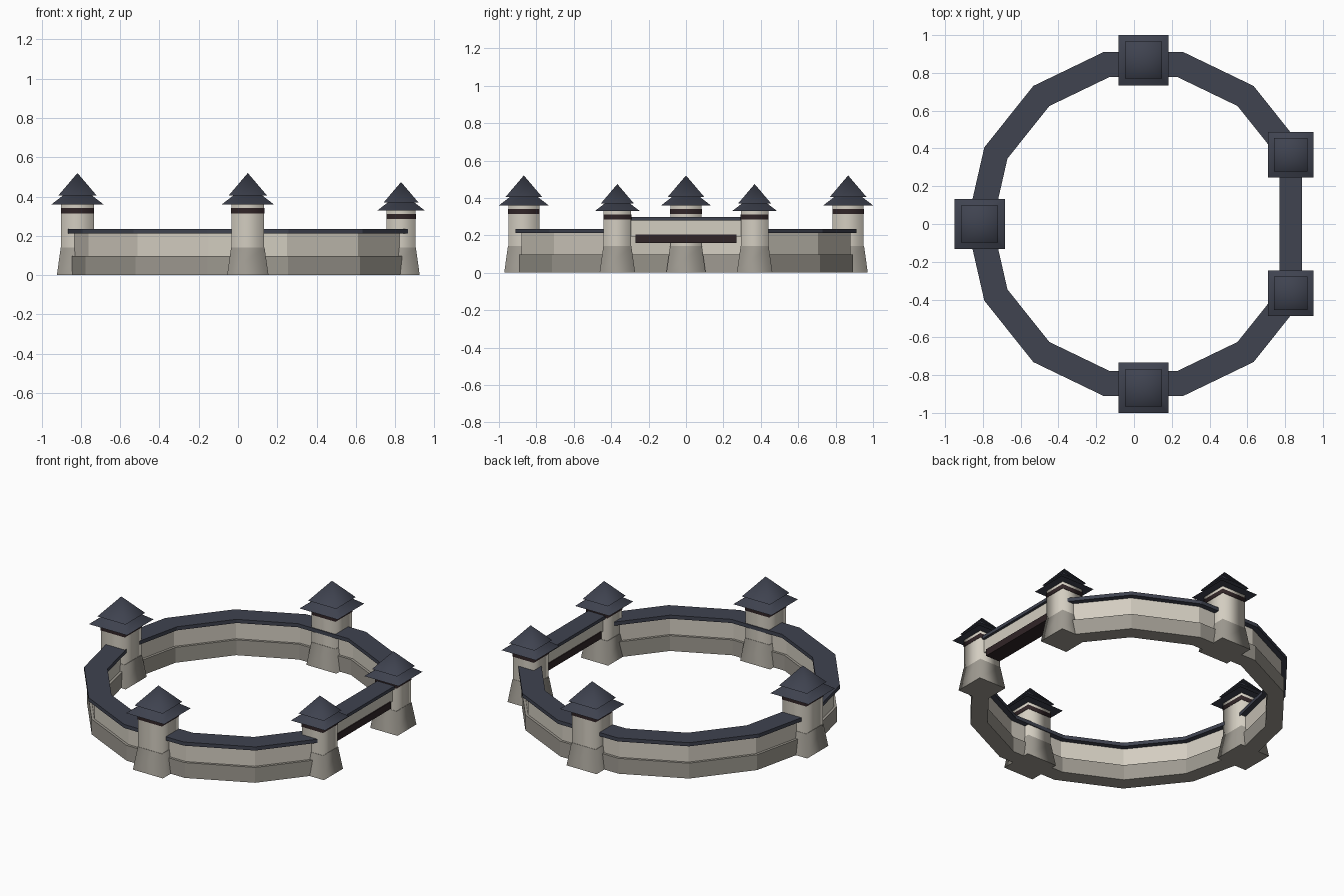
import bpy, bmesh
from math import cos, sin, pi

if "Cube" in bpy.data.objects:
    bpy.data.objects.remove(bpy.data.objects["Cube"])


def material(name, rgb):
    m = bpy.data.materials.new(name)
    m.diffuse_color = (*rgb, 1)
    m.use_nodes = True
    m.node_tree.nodes["Principled BSDF"].inputs["Base Color"].default_value = m.diffuse_color
    return m


PALE = material("pale_plaster", (0.65, 0.61, 0.53))
STONE = material("grey_stone", (0.34, 0.32, 0.28))
SLATE = material("blue_slate", (0.05, 0.056, 0.08))
WOOD = material("dark_wood", (0.03, 0.018, 0.02))

CX, R = 0.05, 0.867      # ring centre and mid radius
STEP = 2 * pi / 14       # fourteen-sided ring, gate spans two sides


def finish(name, bm, mat):
    bmesh.ops.recalc_face_normals(bm, faces=bm.faces)
    mesh = bpy.data.meshes.new(name)
    bm.to_mesh(mesh)
    bm.free()
    mesh.materials.append(mat)
    ob = bpy.data.objects.new(name, mesh)
    bpy.context.collection.objects.link(ob)
    return ob


def frustum(name, x, y, z0, z1, h0, h1, mat):
    """Square tapered block with soft-shaded sides and crisp rims."""
    bm = bmesh.new()

    def square(h, z):
        return [bm.verts.new((x + sx * h, y + sy * h, z))
                for sx, sy in ((-1, -1), (1, -1), (1, 1), (-1, 1))]
    low = square(h0, z0)
    top = square(h1, z1) if h1 else [bm.verts.new((x, y, z1))] * 4
    for i in range(4):
        j = (i + 1) % 4
        quad = [low[i], low[j], top[j], top[i]] if h1 else [low[i], low[j], top[0]]
        bm.faces.new(quad).smooth = True
    rims = [bm.faces.new(low[::-1])]
    if h1:
        rims.append(bm.faces.new(top))
    for f in rims:
        for e in f.edges:
            e.smooth = False
    return finish(name, bm, mat)


def ring(name, half, z0, z1, mat):
    """Open polygonal wall swept from one gate tower round to the other."""
    bm = bmesh.new()
    sections = []
    for i in range(1, 14):
        a = i * STEP
        sections.append([bm.verts.new((CX + r * cos(a), r * sin(a), z))
                         for r, z in ((R - half, z0), (R + half, z0),
                                      (R + half, z1), (R - half, z1))])
    for a, b in zip(sections, sections[1:]):
        for k in range(4):
            n = (k + 1) % 4
            bm.faces.new((a[k], a[n], b[n], b[k]))
    bm.faces.new(sections[0])
    bm.faces.new(sections[-1])
    return finish(name, bm, mat)


def box(name, x, hx, hy, z0, z1, mat):
    bm = bmesh.new()
    bmesh.ops.create_cube(bm, size=2)
    for v in bm.verts:
        v.co = (x + v.co.x * hx, v.co.y * hy, z0 if v.co.z < 0 else z1)
    return finish(name, bm, mat)


def tower(name, x, y, s, foot, half, top):
    """Flared base, shaft, wooden band and two-tier roof."""
    frustum(name + "_base", x, y, 0, 0.142, foot, half + 0.002, STONE)
    frustum(name + "_shaft", x, y, 0.142, top, half, half, PALE)
    frustum(name + "_band", x, y, top - 0.045, top - 0.018,
            half + 0.002, half + 0.002, WOOD)
    frustum(name + "_lower_roof", x, y, top, top + 0.06 * s,
            0.133 * s, 0.055 * s, SLATE)
    frustum(name + "_upper_roof", x, y, top + 0.045 * s, top + 0.16 * s,
            0.098 * s, 0, SLATE)


# Curtain wall
ring("wall_plinth", 0.05, 0, 0.097, STONE)
ring("wall_body", 0.034, 0.097, 0.212, PALE)
ring("wall_cap", 0.068, 0.212, 0.235, SLATE)

# Main towers
for label, x, y in (("front", CX, -R), ("back", CX, R), ("left", CX - R, 0)):
    tower(label + "_tower", x, y, 1.0, 0.105, 0.083, 0.36)

# Gate towers
GX = 0.83
for label, side in (("front", -1), ("back", 1)):
    tower(label + "_gate_tower", GX, side * 0.367, 0.9, 0.095, 0.073, 0.33)

# Gate bridge
box("gate_bridge", GX, 0.044, 0.33, 0.195, 0.278, PALE)
box("gate_bridge_cap", GX, 0.06, 0.33, 0.278, 0.298, SLATE)
box("gate_lintel", GX, 0.05, 0.27, 0.16, 0.204, WOOD)
